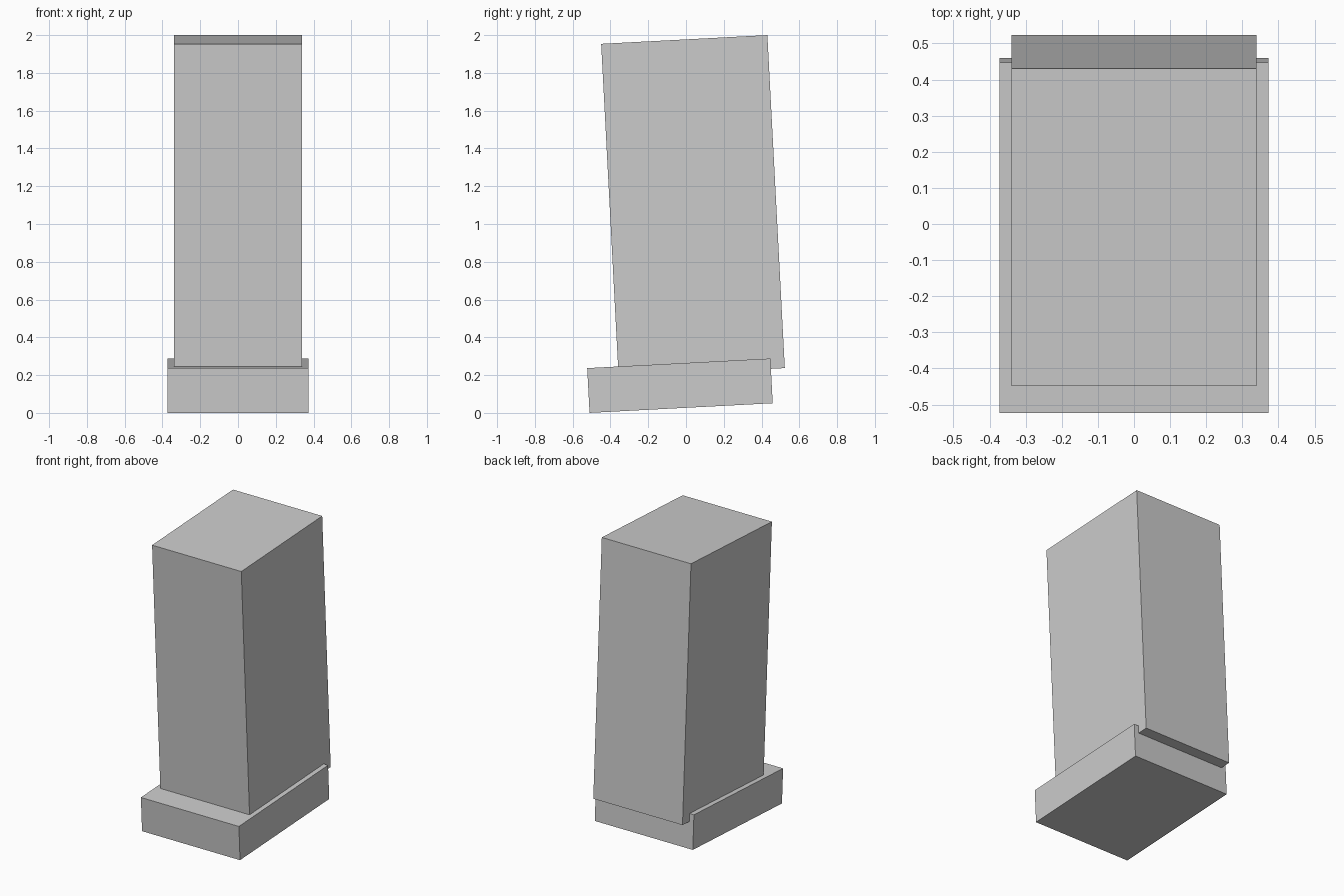
import bpy
import math

TILT = math.radians(3)

cube = bpy.data.objects.get("Cube")
if cube:
    bpy.data.objects.remove(cube, do_unlink=True)

# Single plain grey for both blocks
grey = bpy.data.materials.new("light_grey")
grey.use_nodes = True
colour = (0.6, 0.6, 0.6, 1)
grey.diffuse_color = colour
for node in grey.node_tree.nodes:
    if node.type == 'BSDF_PRINCIPLED':
        node.inputs["Base Color"].default_value = colour


def tilted_box(name, size, centre):
    """Box leaning slightly backwards-up about the x axis."""
    bpy.ops.mesh.primitive_cube_add(size=1, location=centre, rotation=(TILT, 0, 0))
    box = bpy.context.object
    box.name = name
    box.scale = size
    box.data.materials.append(grey)
    return box


# Wide low plinth
tilted_box("base", (0.746, 0.971, 0.237), (0, -0.032, 0.144))

# Tall block, sunk into the plinth and overhanging its back edge
tilted_box("tower", (0.679, 0.881, 1.765), (0, 0.037, 1.0955))
